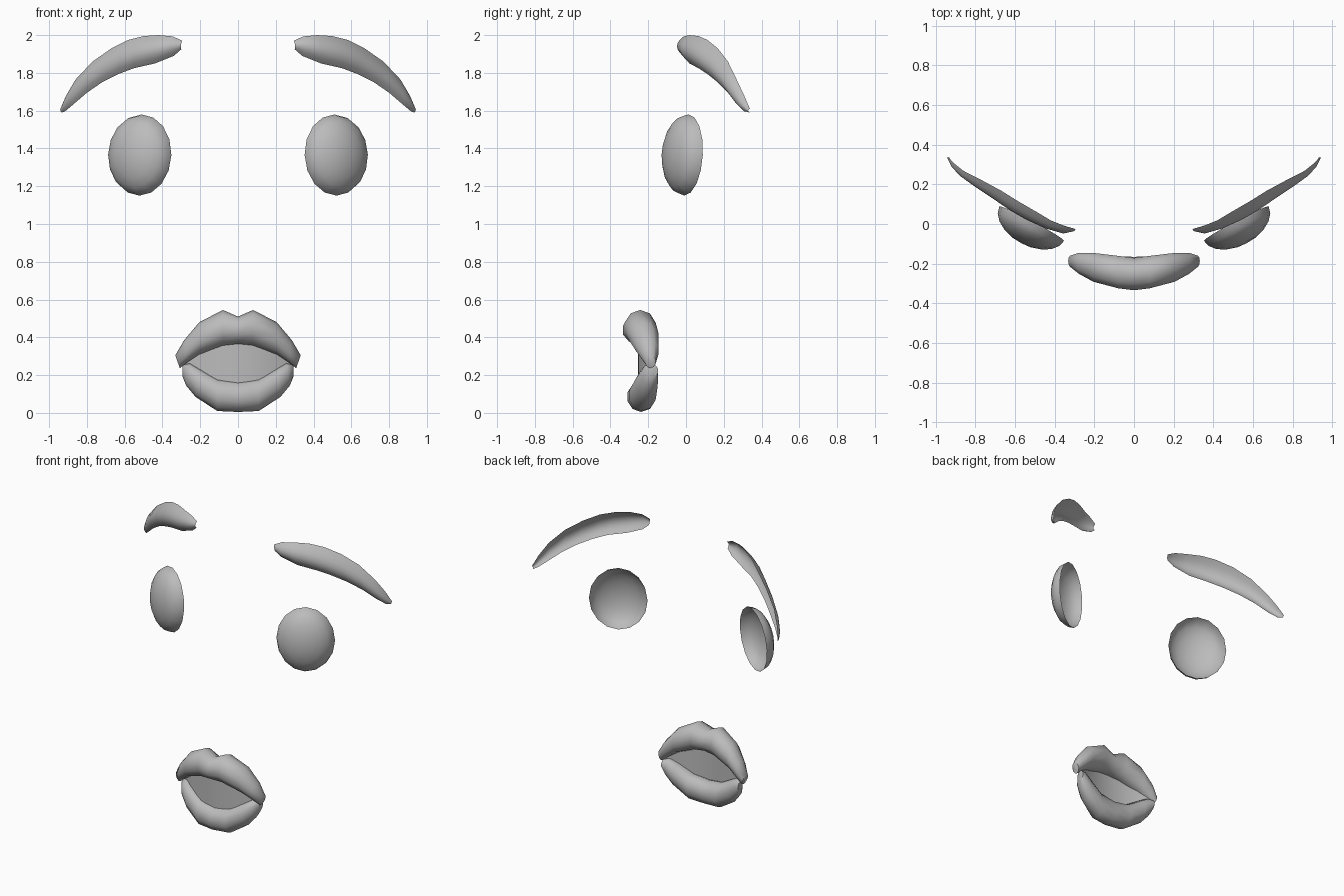
import bpy, math
from mathutils import Matrix, Vector

if "Cube" in bpy.data.objects:
    bpy.data.objects.remove(bpy.data.objects["Cube"])

grey = bpy.data.materials.new("plain grey")
grey.diffuse_color = (0.5, 0.5, 0.5, 1)
grey.use_nodes = True
grey.node_tree.nodes["Principled BSDF"].inputs["Base Color"].default_value = grey.diffuse_color


def add(name, verts, faces, angle=180):
    mesh = bpy.data.meshes.new(name)
    mesh.from_pydata(verts, [], faces)
    mesh.materials.append(grey)
    obj = bpy.data.objects.new(name, mesh)
    bpy.context.collection.objects.link(obj)
    bpy.ops.object.select_all(action='DESELECT')
    bpy.context.view_layer.objects.active = obj
    obj.select_set(True)
    bpy.ops.object.shade_smooth_by_angle(angle=math.radians(angle))
    return obj


def strip(rows, closed=False):
    """Quads joining rows of equal length."""
    n = len(rows[0])
    faces = []
    for i in range(len(rows) - 1):
        for j in range(n if closed else n - 1):
            k = (j + 1) % n
            faces.append((i * n + j, i * n + k, (i + 1) * n + k, (i + 1) * n + j))
    return [p for r in rows for p in r], faces


def mirrored(name, verts, faces):
    add("right_" + name, verts, faces)
    add("left_" + name, [(-x, y, z) for x, y, z in verts], [f[::-1] for f in faces])


# Eyes: open half ellipsoid bowls, turned outward
turn = Matrix.Rotation(math.radians(28), 3, 'Z') @ Matrix.Rotation(math.radians(-3.3), 3, 'X')
N, R = 16, 5
verts, faces = [], []
for i in range(R):
    a = math.pi / 2 * i / R
    for j in range(N):
        t = 2 * math.pi * j / N
        p = Vector((0.185 * math.cos(a) * math.cos(t), -0.112 * math.sin(a),
                    0.215 * math.cos(a) * math.sin(t)))
        verts.append(tuple(turn @ p + Vector((0.516, 0.002, 1.365))))
verts.append(tuple(turn @ Vector((0, -0.112, 0)) + Vector((0.516, 0.002, 1.365))))
for i in range(R - 1):
    for j in range(N):
        k = (j + 1) % N
        faces.append((i * N + j, i * N + k, (i + 1) * N + k, (i + 1) * N + j))
faces += [((R - 1) * N + j, (R - 1) * N + (j + 1) % N, R * N) for j in range(N)]
mirrored("eye", verts, faces)

# Eyebrows: thin bowed sheets; upper x, z / lower x, z / edge depth y / bulge
brow = [(0.295, 1.97, 0.30, 1.925, -0.025, 0.012), (0.345, 1.993, 0.34, 1.89, -0.012, 0.04),
        (0.42, 2.0, 0.44, 1.85, 0.018, 0.045), (0.50, 1.995, 0.55, 1.825, 0.066, 0.05),
        (0.58, 1.975, 0.63, 1.795, 0.112, 0.05), (0.67, 1.93, 0.72, 1.75, 0.168, 0.045),
        (0.77, 1.86, 0.80, 1.695, 0.222, 0.04), (0.86, 1.765, 0.87, 1.635, 0.268, 0.03),
        (0.91, 1.68, 0.915, 1.597, 0.308, 0.022), (0.94, 1.61, 0.934, 1.59, 0.338, 0.01)]
rows = []
for ux, uz, lx, lz, y, b in brow:
    row = []
    for j in range(7):
        t = j / 6
        s = math.sin(math.pi * t) ** 0.8 * b if 0 < j < 6 else 0
        row.append((ux + (lx - ux) * t + 0.35 * s, y - 0.9 * s, uz + (lz - uz) * t))
    rows.append(row)
verts, faces = strip(rows)
mirrored("eyebrow", verts, [f[::-1] for f in faces])


# Lips: closed rounded sections along x; x shift lets the corners slant
def lip(name, half):
    stations = [(-s[0],) + s[1:] for s in half[:0:-1]] + half
    rows = []
    for x, top, bot, front, back, lean in stations:
        row = []
        for j in range(10):
            a = 2 * math.pi * j / 10 + math.pi / 2
            c, s = math.cos(a), math.sin(a)
            row.append((x + math.copysign(lean, x) * s, (front + back) / 2 + c * (back - front) / 2 * 1.04,
                        (top + bot) / 2 + s * (top - bot) / 2))
        rows.append(row)
    verts, faces = strip(rows, True)
    n = len(verts)
    faces += [tuple(range(9, -1, -1)), tuple(range(n - 10, n))]
    add(name, verts, [f[::-1] for f in faces], 60)


lip("upper_lip", [(0, 0.51, 0.365, -0.335, -0.17, 0), (0.08, 0.545, 0.355, -0.325, -0.16, 0),
                  (0.205, 0.48, 0.31, -0.292, -0.145, 0), (0.275, 0.385, 0.27, -0.252, -0.145, 0.01),
                  (0.32, 0.305, 0.237, -0.215, -0.16, 0.012)])
lip("lower_lip", [(0, 0.005, 0.165, -0.31, -0.165, 0), (0.11, 0.01, 0.18, -0.30, -0.16, 0),
                  (0.215, 0.085, 0.235, -0.265, -0.15, -0.01), (0.265, 0.145, 0.262, -0.235, -0.147, -0.01),
                  (0.293, 0.19, 0.255, -0.20, -0.148, 0)])

# Mouth: curved sheet closing the gap between the lips
rows = []
for i in range(9):
    u = i / 4 - 1
    d = 1 - u * u
    y = -0.18 - 0.075 * d
    rows.append([(0.28 * u, y, 0.265 + 0.13 * d), (0.28 * u, y, 0.25 - 0.11 * d)])
verts, faces = strip(rows)
add("mouth", verts, [f[::-1] for f in faces])
